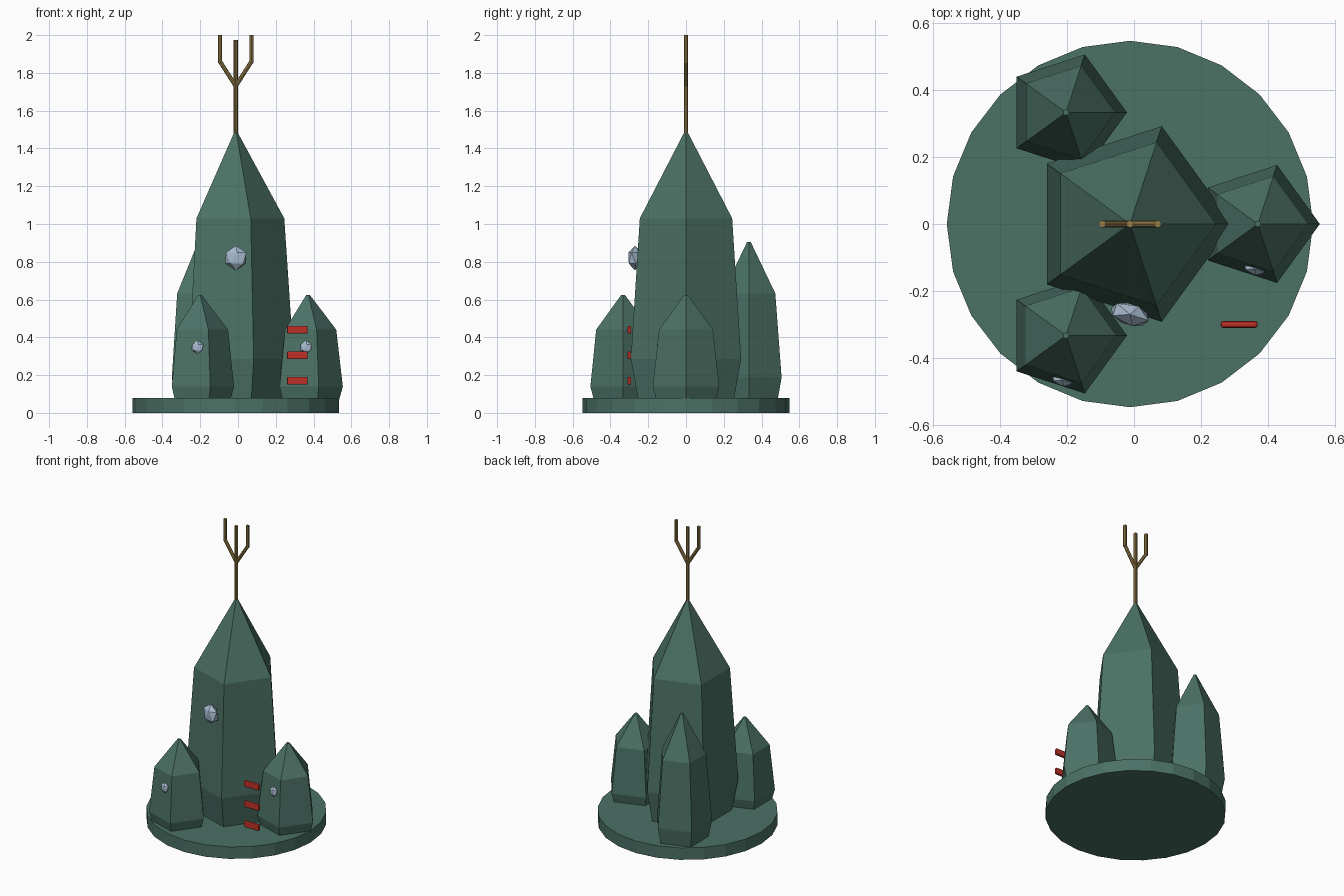
import bpy, bmesh, math
from mathutils import Vector, Matrix

if "Cube" in bpy.data.objects:
    bpy.data.objects.remove(bpy.data.objects["Cube"])

CX = -0.012  # centre axis of the plinth


def material(name, rgb):
    m = bpy.data.materials.new(name)
    m.diffuse_color = (*rgb, 1)
    m.use_nodes = True
    m.node_tree.nodes["Principled BSDF"].inputs["Base Color"].default_value = m.diffuse_color
    return m


GREEN = material("deep green stone", (0.07, 0.165, 0.13))
GOLD = material("old gold", (0.31, 0.21, 0.065))
ICE = material("pale blue gem", (0.39, 0.50, 0.63))
RED = material("red", (0.53, 0.03, 0.022))


def make_object(name, bm, mat):
    bmesh.ops.recalc_face_normals(bm, faces=bm.faces)
    mesh = bpy.data.meshes.new(name)
    bm.to_mesh(mesh)
    bm.free()
    mesh.materials.append(mat)
    ob = bpy.data.objects.new(name, mesh)
    bpy.context.collection.objects.link(ob)
    return ob


def stacked(name, centre, profile, sides, mat):
    """Capped solid of regular polygon rings, profile = (radius, z)."""
    bm = bmesh.new()
    rings = []
    for r, z in profile:
        rings.append([bm.verts.new((centre[0] + r * math.cos(math.tau * i / sides),
                                    centre[1] + r * math.sin(math.tau * i / sides), z))
                      for i in range(sides)])
    for a, b in zip(rings, rings[1:]):
        for i in range(sides):
            j = (i + 1) % sides
            bm.faces.new((a[i], a[j], b[j], b[i]))
    bm.faces.new(rings[0][::-1])
    bm.faces.new(rings[-1])
    return make_object(name, bm, mat)


def crystal(name, centre, radius, shoulder, top):
    """Five-sided spire: narrow foot, bulge, shoulder and pointed tip."""
    foot = 0.04
    h = top - foot
    profile = [(radius * 0.85, foot), (radius, foot + 0.17 * h),
               (shoulder, foot + 0.685 * h), (0.01, top)]
    return stacked(name, centre, profile, 5, GREEN)


def rod(name, a, b, radius=0.011):
    a, b = Vector(a), Vector(b)
    d = b - a
    bm = bmesh.new()
    place = Matrix.Translation((a + b) / 2) @ d.to_track_quat('Z', 'Y').to_matrix().to_4x4()
    bmesh.ops.create_cone(bm, cap_ends=True, segments=8, radius1=radius,
                          radius2=radius, depth=d.length, matrix=place)
    return make_object(name, bm, GOLD)


def gem(name, location, radius):
    bm = bmesh.new()
    place = (Matrix.Translation(location) @ Matrix.Rotation(math.radians(-18), 4, 'Z')
             @ Matrix.Diagonal((1, 0.55, 1, 1)))
    bmesh.ops.create_icosphere(bm, subdivisions=1, radius=radius, matrix=place)
    return make_object(name, bm, ICE)


# Plinth and spires
stacked("plinth", (CX, 0), [(0.547, 0), (0.547, 0.08)], 24, GREEN)
crystal("main_spire", (CX, 0), 0.307, 0.257, 1.485)
crystal("right_spire", (0.37, 0), 0.185, 0.15, 0.625)
crystal("front_spire", (-0.203, -0.333), 0.182, 0.15, 0.625)
crystal("back_spire", (-0.203, 0.333), 0.182, 0.147, 0.905)

# Three-pronged finial
rod("finial_stem", (CX, 0, 1.45), (CX, 0, 1.975))
for side, s in (("left", -1), ("right", 1)):
    x = CX + s * 0.083
    rod(side + "_finial_arm", (CX, 0, 1.73), (x, 0, 1.86))
    rod(side + "_finial_prong", (x, 0, 1.853), (x, 0, 2.0))

# Gems set into the front faces
gem("main_gem", (CX, -0.27, 0.82), 0.066)
gem("front_gem", (-0.214, -0.466, 0.347), 0.036)
gem("right_gem", (0.36, -0.134, 0.347), 0.036)

# Floating red bars
for i in range(3):
    bm = bmesh.new()
    place = Matrix.Translation((0.314, -0.30, 0.17 + 0.135 * i)) @ Matrix.Diagonal((0.11, 0.02, 0.042, 1))
    bmesh.ops.create_cube(bm, size=1, matrix=place)
    bar = make_object(f"red_bar_{i + 1}", bm, RED)
    bev = bar.modifiers.new("soft edges", 'BEVEL')
    bev.width = 0.007
    bev.segments = 2
